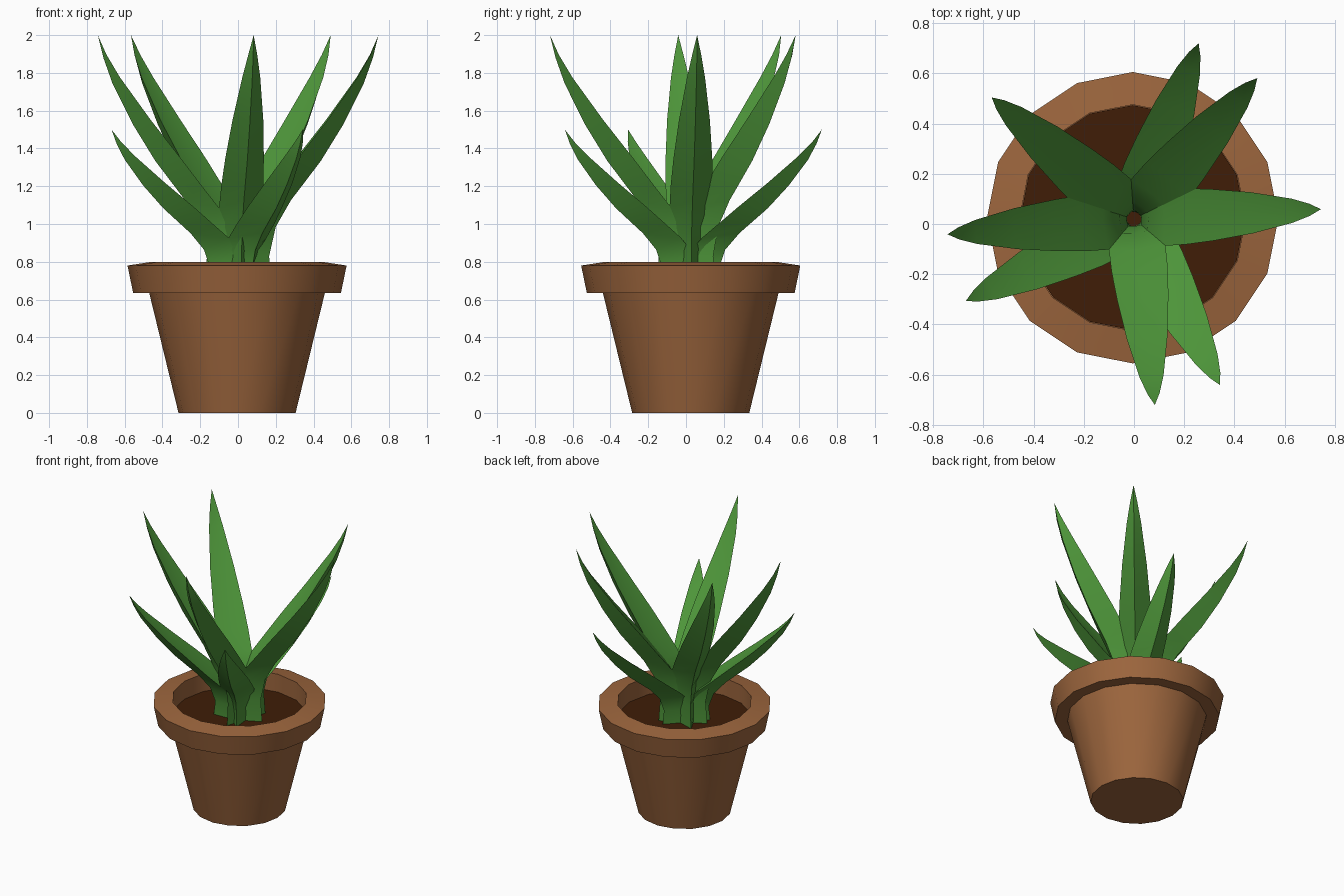
import bpy, bmesh
from math import sin, cos, radians, pi

cube = bpy.data.objects.get("Cube")
if cube:
    bpy.data.objects.remove(cube, do_unlink=True)


def material(name, rgb):
    mat = bpy.data.materials.new(name)
    mat.use_nodes = True
    mat.diffuse_color = (*rgb, 1)
    mat.node_tree.nodes["Principled BSDF"].inputs["Base Color"].default_value = (*rgb, 1)
    return mat


terracotta = material("terracotta", (0.335, 0.132, 0.047))
soil_brown = material("soil brown", (0.050, 0.0125, 0.002))
leaf_green = material("leaf green", (0.076, 0.305, 0.042))


def finish(bm, name, mat, location, angle):
    bmesh.ops.recalc_face_normals(bm, faces=bm.faces)
    mesh = bpy.data.meshes.new(name)
    bm.to_mesh(mesh)
    bm.free()
    mesh.materials.append(mat)
    obj = bpy.data.objects.new(name, mesh)
    obj.location = location
    bpy.context.collection.objects.link(obj)
    bpy.ops.object.select_all(action="DESELECT")
    obj.select_set(True)
    bpy.context.view_layer.objects.active = obj
    bpy.ops.object.shade_smooth_by_angle(angle=radians(angle))
    return obj


def bridge(bm, a, b):
    n = len(a)
    for i in range(n):
        j = (i + 1) % n
        bm.faces.new((a[i], a[j], b[j], b[i]))


SIDES = 16
POT_CENTRE = (-0.005, 0.025, 0)
LEAF_CENTRE = (0, 0.02, 0)
BASE_Z = 0.66


def lathe(name, profile, mat):
    """Revolve (radius, height) points and cap both ends."""
    bm = bmesh.new()
    rings = []
    for r, z in profile:
        angles = [2 * pi * i / SIDES for i in range(SIDES)]
        rings.append([bm.verts.new((r * cos(a), r * sin(a), z)) for a in angles])
    for a, b in zip(rings, rings[1:]):
        bridge(bm, a, b)
    bm.faces.new(rings[0])
    bm.faces.new(rings[-1])
    return finish(bm, name, mat, POT_CENTRE, 30)


# Pot with an overhanging rim and a straight inner wall
lathe("pot", [(0.31, 0), (0.465, 0.635), (0.55, 0.635), (0.58, 0.78),
              (0.45, 0.80), (0.45, 0.645)], terracotta)

# Soil disc inside the rim
lathe("soil", [(0.448, 0.65), (0.448, 0.67)], soil_brown)

# Leaf sections: upper radius, upper z, keel radius, keel z, half width
SECTIONS = [
    (0.015, 0.64, 0.178, 0.64, 0.068),
    (0.018, 0.83, 0.165, 0.83, 0.075),
    (0.045, 0.98, 0.20, 0.985, 0.098),
    (0.11, 1.085, 0.28, 1.125, 0.113),
    (0.20, 1.20, 0.345, 1.21, 0.112),
    (0.31, 1.345, 0.44, 1.335, 0.103),
    (0.47, 1.55, 0.56, 1.53, 0.082),
    (0.63, 1.775, 0.667, 1.745, 0.048),
    (0.70, 1.895, 0.715, 1.88, 0.024),
]
TIP = (0.745, 2.0)


def leaf(name, degrees, height):
    """Tapering blade with a keeled underside and a shallow channel on top."""
    bm = bmesh.new()
    ca, sa = cos(radians(degrees)), sin(radians(degrees))

    def vert(r, side, z):
        z = BASE_Z + (z - BASE_Z) * height
        return bm.verts.new((r * ca - side * sa, r * sa + side * ca, z))

    rings = []
    for ru, zu, rk, zk, w in SECTIONS:
        rc, zc = ru + (rk - ru) * 0.08, zu + (zk - zu) * 0.08
        rings.append([vert(ru, w, zu), vert(rc, 0, zc),
                      vert(ru, -w, zu), vert(rk, 0, zk)])
    for a, b in zip(rings, rings[1:]):
        bridge(bm, a, b)
    tip = vert(TIP[0], 0, TIP[1])
    last = rings[-1]
    for i in range(4):
        bm.faces.new((last[i], last[(i + 1) % 4], tip))
    bm.faces.new(rings[0])
    return finish(bm, name, leaf_green, LEAF_CENTRE, 40)


# Five tall leaves and three short ones around the crown
for i, a in enumerate((-83.6, 3, 48.8, 139.5, 184.7)):
    leaf(f"tall_leaf_{i + 1}", a, 1)
for i, a in enumerate((-62.6, 69.8, 206)):
    leaf(f"short_leaf_{i + 1}", a, 0.627)
